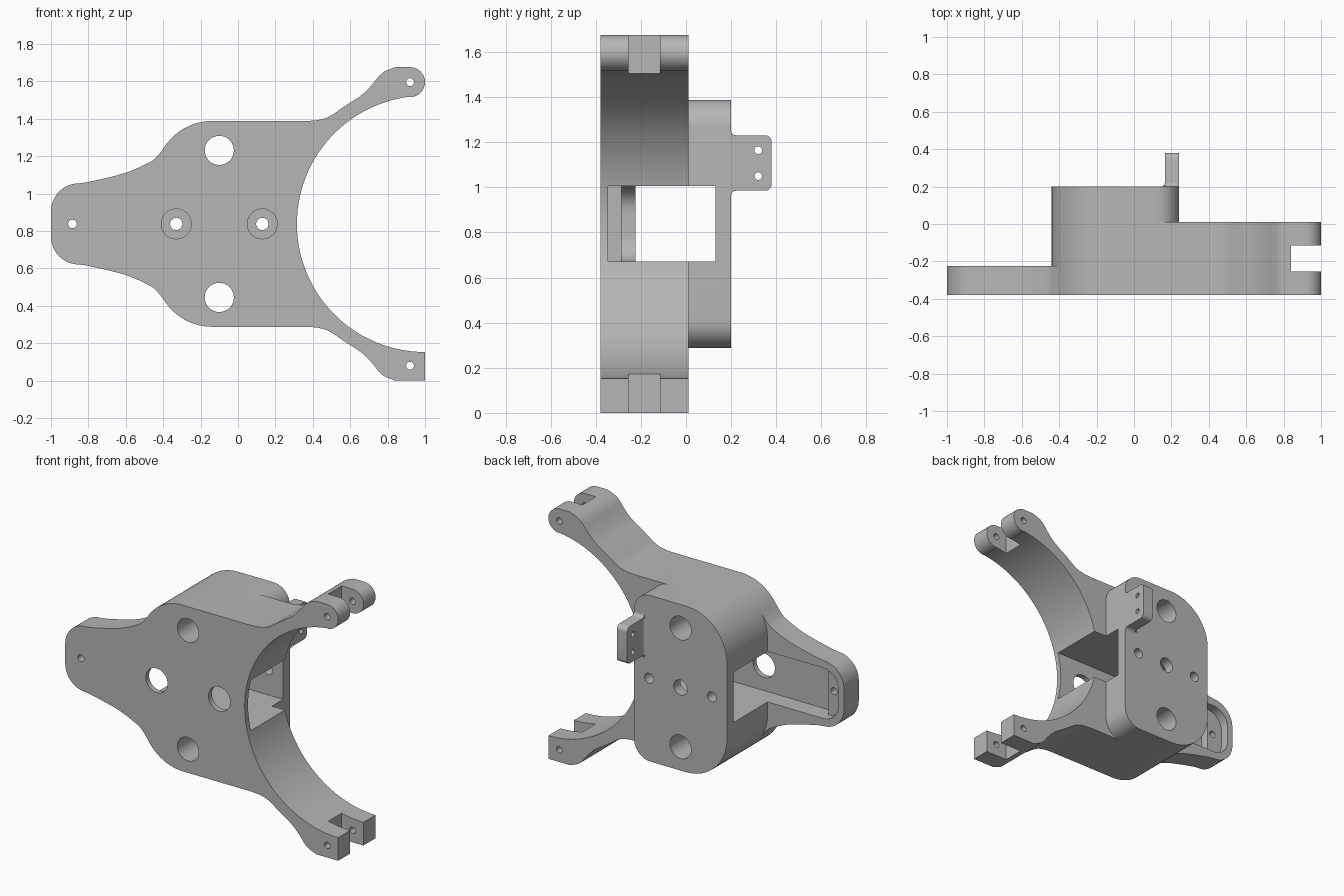
import bpy, bmesh, math
from mathutils import Vector

if "Cube" in bpy.data.objects:
    bpy.data.objects.remove(bpy.data.objects["Cube"])

C = 0.838  # height of the symmetry line

metal = bpy.data.materials.new("plain_grey")
metal.diffuse_color = (0.47, 0.47, 0.47, 1)
metal.use_nodes = True
metal.node_tree.nodes["Principled BSDF"].inputs["Base Color"].default_value = metal.diffuse_color


def prism(name, pts, a, b, axis="y"):
    """Extrude a 2D outline: (x, z) along y, or (y, z) along x."""
    clean = []
    for p in pts:
        if all((Vector(p) - Vector(q)).length > 1e-4 for q in clean):
            clean.append(p)
    bm = bmesh.new()
    put = (lambda p, d: (p[0], d, p[1])) if axis == "y" else (lambda p, d: (d, p[0], p[1]))
    lo = [bm.verts.new(put(p, a)) for p in clean]
    hi = [bm.verts.new(put(p, b)) for p in clean]
    bm.faces.new(lo)
    bm.faces.new(hi[::-1])
    n = len(clean)
    for i in range(n):
        j = (i + 1) % n
        bm.faces.new((lo[j], lo[i], hi[i], hi[j]))
    bmesh.ops.recalc_face_normals(bm, faces=bm.faces)
    me = bpy.data.meshes.new(name)
    bm.to_mesh(me)
    bm.free()
    me.materials.append(metal)
    ob = bpy.data.objects.new(name, me)
    bpy.context.collection.objects.link(ob)
    return ob


def arc(cx, cz, r, a0, a1, n=12):
    return [(cx + r * math.cos(math.radians(a0 + (a1 - a0) * i / n)),
             cz + r * math.sin(math.radians(a0 + (a1 - a0) * i / n))) for i in range(n + 1)]


def smooth(pts, n=5):
    """Catmull-Rom curve through the points."""
    p = [Vector(q) for q in [pts[0]] + pts + [pts[-1]]]
    out = []
    for i in range(1, len(p) - 2):
        for k in range(n):
            t = k / n
            v = 0.5 * (2 * p[i] + (p[i + 1] - p[i - 1]) * t
                       + (2 * p[i - 1] - 5 * p[i] + 4 * p[i + 1] - p[i + 2]) * t * t
                       + (3 * p[i] - p[i - 1] - 3 * p[i + 1] + p[i + 2]) * t ** 3)
            out.append(tuple(v))
    return out + [tuple(pts[-1])]


def rect(x0, x1, z0, z1):
    return [(x0, z0), (x1, z0), (x1, z1), (x0, z1)]


def mirror(pts):
    return [(x, -z) for x, z in reversed(pts)]


def lift(pts):
    return [(x, z + C) for x, z in pts]


def carve(ob, cutters):
    for c in cutters:
        c.hide_render = True
        m = ob.modifiers.new("cut", "BOOLEAN")
        m.operation = "DIFFERENCE"
        m.solver = "EXACT"
        m.object = c
    bpy.context.view_layer.update()
    dg = bpy.context.evaluated_depsgraph_get()
    me = bpy.data.meshes.new_from_object(ob.evaluated_get(dg))
    ob.modifiers.clear()
    ob.data = me
    for c in cutters:
        bpy.data.objects.remove(c)
    bpy.ops.object.select_all(action="DESELECT")
    ob.select_set(True)
    bpy.context.view_layer.objects.active = ob
    bpy.ops.object.shade_smooth_by_angle(angle=math.radians(30))


# Front outline: tail, shoulder, arm (upper half, relative to symmetry line)
shoulder = arc(-0.14, 0.25, 0.30, 148, 90)
half = (arc(-0.85, 0.067, 0.15, 180, 90)
        + smooth([(-0.81, 0.222), (-0.61, 0.27), (-0.474, 0.329), (-0.43, 0.364), shoulder[0]])
        + shoulder
        + smooth([(0.367, 0.55), (0.43, 0.556), (0.49, 0.575), (0.57, 0.629), (0.66, 0.688),
                  (0.715, 0.742), (0.77, 0.806), (0.84, 0.838)]))
outline = (half + arc(0.92, 0.758, 0.08, 90, -90, 16)
           + arc(1.0, 0, 0.685, 97, 270, 56)
           + [(1.0, -0.838)] + mirror(half))
body = prism("bracket_body", lift(outline), -0.38, 0.20)

# Cutters for the stepped depth: thin tail and lower arms
left = arc(-0.14, 0.25, 0.30, 148, 180)
left = [(-1.2, left[0][1])] + left
right = [(1.2, 1.2), (0.12, 1.2)] + arc(0.12, 0.43, 0.12, 90, 0)
cuts = [
    prism("tail_step", lift(left + mirror(left)), -0.225, 0.5),
    prism("arm_step", lift(right + mirror(right)), 0.012, 0.5),
    # Clevis slots in both arm tips
    prism("tip_slots", rect(0.84, 1.2, -0.2, 1.9), -0.255, -0.115),
    # Long channel through the body, and rounded shelf in the tail
    prism("channel", lift(rect(-0.845, 0.8, -0.167, 0.167)), -0.345, 0.13),
]
shelf = [(-0.80, 0.167)] + arc(-0.845, 0.052, 0.115, 90, 180)
cuts.append(prism("shelf", lift(shelf + mirror(shelf)), -0.285, 0.1))

# Round holes: x, z offset, radius, y range
for x, z, r, y0, y1 in [(-0.1, 0.393, 0.078, -1, 1), (-0.1, -0.393, 0.078, -1, 1),
                        (-0.33, 0, 0.08, -1, -0.2), (0.13, 0, 0.08, -1, -0.2),
                        (-0.33, 0, 0.033, 0, 1), (0.13, 0, 0.033, 0, 1),
                        (-0.1, 0, 0.05, 0, 1), (-0.885, 0, 0.023, -1, 0),
                        (0.92, 0.758, 0.021, -1, 1), (0.92, -0.758, 0.021, -1, 1)]:
    cuts.append(prism("hole", lift(arc(x, z, r, 0, 360, 32)), y0, y1))
carve(body, cuts)

# Rear mounting tab with rounded corners, base fillets and two cross holes
tab_half = arc(0.222, 0.145, 0.022, 180, 270, 6) + arc(0.35, 0.093, 0.03, 90, 0, 6)
tab = prism("mounting_tab", [(y, z + 1.108) for y, z in tab_half + mirror(tab_half)],
            0.165, 0.24, "x")
carve(tab, [prism("tab_hole", arc(0.32, z, 0.017, 0, 360, 24), 0, 0.5, "x")
            for z in (1.05, 1.165)])

# Small fillet along the inner foot of the tab
fillet = [(0.165, 0.20)] + arc(0.143, 0.222, 0.022, 0, -90, 6)
foot = prism("tab_fillet", fillet, 0.985, 1.231)
for v in foot.data.vertices:  # turn the outline flat: depth becomes height
    x, y, z = v.co
    v.co = (x, z, y)
foot.data.flip_normals()
carve(foot, [])
